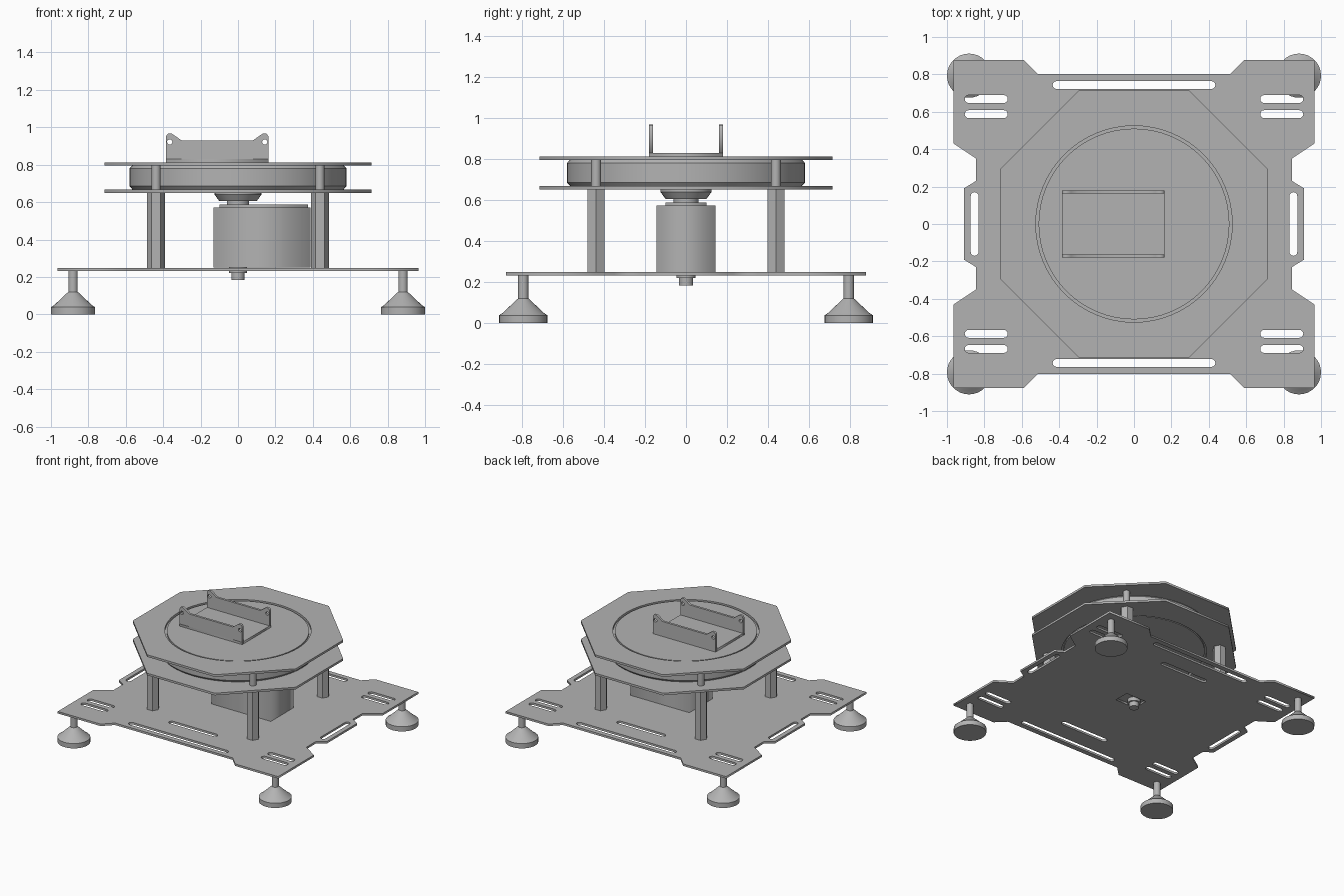
import bpy
from math import sin, cos, pi, radians
from mathutils import Matrix

if "Cube" in bpy.data.objects:
    bpy.data.objects.remove(bpy.data.objects["Cube"])

grey = bpy.data.materials.new("plain grey")
grey.use_nodes = True
COLOUR = (0.45, 0.45, 0.45, 1)
grey.diffuse_color = COLOUR
grey.node_tree.nodes["Principled BSDF"].inputs["Base Color"].default_value = COLOUR


def finish(name, mesh, smooth=False):
    obj = bpy.data.objects.new(name, mesh)
    bpy.context.collection.objects.link(obj)
    mesh.materials.clear()
    mesh.materials.append(grey)
    if smooth:
        bpy.ops.object.select_all(action='DESELECT')
        obj.select_set(True)
        bpy.context.view_layer.objects.active = obj
        bpy.ops.object.shade_smooth_by_angle(angle=radians(30))
    return obj


def sheet(name, loops, low, high, turn=None):
    """Flat sheet: the first loop is the outline, the others are holes."""
    curve = bpy.data.curves.new(name, 'CURVE')
    curve.dimensions = '2D'
    curve.fill_mode = 'BOTH'
    curve.extrude = (high - low) / 2
    for loop in loops:
        spline = curve.splines.new('POLY')
        spline.points.add(len(loop) - 1)
        for point, (x, y) in zip(spline.points, loop):
            point.co = (x, y, 0, 1)
        spline.use_cyclic_u = True
    helper = bpy.data.objects.new(name + " helper", curve)
    bpy.context.collection.objects.link(helper)
    graph = bpy.context.evaluated_depsgraph_get()
    mesh = bpy.data.meshes.new_from_object(helper.evaluated_get(graph))
    bpy.data.objects.remove(helper)
    mesh.transform(Matrix.Translation((0, 0, (low + high) / 2)))
    if turn:
        mesh.transform(turn)
    return finish(name, mesh)


def lathe(name, profile, sides, at=(0, 0), smooth=True):
    """Solid of revolution about a vertical axis, from (radius, z) pairs going up."""
    verts, faces = [], []
    for r, z in profile:
        for i in range(sides):
            a = 2 * pi * i / sides
            verts.append((at[0] + r * cos(a), at[1] + r * sin(a), z))
    for k in range(len(profile) - 1):
        for i in range(sides):
            j = (i + 1) % sides
            faces.append((k * sides + i, k * sides + j, (k + 1) * sides + j, (k + 1) * sides + i))
    faces.append(tuple(reversed(range(sides))))
    faces.append(tuple(range(len(verts) - sides, len(verts))))
    mesh = bpy.data.meshes.new(name)
    mesh.from_pydata(verts, [], faces)
    return finish(name, mesh, smooth)


def circle(x, y, r, sides=32):
    return [(x + r * cos(2 * pi * i / sides), y + r * sin(2 * pi * i / sides)) for i in range(sides)]


def rect(x0, x1, y0, y1):
    return [(x0, y0), (x1, y0), (x1, y1), (x0, y1)]


def slot(cx, cy, length, width, upright=False):
    r, h = width / 2, (length - width) / 2
    loop = []
    for side, start in ((1, -pi / 2), (-1, pi / 2)):
        for i in range(7):
            a = start + pi * i / 6
            loop.append((side * h + r * cos(a), r * sin(a)))
    return [(cx - y, cy + x) if upright else (cx + x, cy + y) for x, y in loop]


def four_way(quarter):
    """Mirror a quarter outline (+x axis round to +y axis) into a full loop."""
    half = quarter + [(-x, y) for x, y in reversed(quarter)]
    return half + [(-x, -y) for x, y in half]


CORNERS = [(sx, sy) for sx in (-1, 1) for sy in (-1, 1)]

# Base plate with its slots and motor opening
outline = four_way([(0.91, 0.19), (0.845, 0.23), (0.845, 0.35), (0.965, 0.43),
                    (0.965, 0.877), (0.59, 0.877), (0.515, 0.803)])
holes = [rect(-0.06, 0.12, -0.06, 0.06)]
for s in (-1, 1):
    holes.append(slot(0, s * 0.743, 0.87, 0.043))
    holes.append(slot(0, s * 0.56, 0.42, 0.043))
    holes.append(slot(s * 0.852, 0, 0.34, 0.043, True))
for sx, sy in CORNERS:
    for y in (0.587, 0.668):
        holes.append(slot(sx * 0.79, sy * y, 0.23, 0.043))
sheet("base_plate", [outline] + holes, 0.232, 0.248)

# Feet and posts at the four corners
for n, (sx, sy) in enumerate(CORNERS, 1):
    lathe(f"foot_{n}", [(0.118, 0), (0.118, 0.038), (0.1, 0.05), (0.028, 0.118), (0.025, 0.12),
                        (0.025, 0.235)], 32, (sx * 0.882, sy * 0.793))
    post = (sx * 0.438, sy * 0.438)
    lathe(f"lower_post_{n}", [(0.048, 0.248), (0.048, 0.652)], 6, post, False)
    lathe(f"upper_post_{n}", [(0.024, 0.668), (0.024, 0.797)], 20, post)

# Two octagonal plates, each with a round opening
octagon = four_way([(0.713, 0.297), (0.297, 0.713)])
for name, low in (("middle_plate", 0.65), ("top_plate", 0.796)):
    sheet(name, [octagon, circle(0, 0, 0.525, 64)], low, low + 0.017)

# Turntable bearing and the disc turning inside it
lathe("bearing", [(0.565, 0.668), (0.58, 0.685), (0.58, 0.78), (0.565, 0.796)], 64)
lathe("turning_disc", [(0.51, 0.655), (0.51, 0.809)], 64)

# Motor: body, lid, horn and lower boss
sheet("motor_body", [rect(-0.13, 0.388, -0.143, 0.143)], 0.25, 0.572)
sheet("motor_lid", [rect(-0.1, 0.375, -0.1, 0.1)], 0.572, 0.588)
lathe("motor_horn", [(0.06, 0.585), (0.06, 0.605), (0.1, 0.605), (0.125, 0.64), (0.125, 0.656)], 32)
lathe("motor_boss", [(0.035, 0.183), (0.035, 0.22), (0.047, 0.22), (0.047, 0.252)], 24)

# U-shaped bracket: floor plus two side walls with pierced ears
LEFT, RIGHT, MID = -0.385, 0.163, -0.111
sheet("bracket_floor", [rect(LEFT, RIGHT, -0.18, 0.18)], 0.812, 0.83)
ear = [(RIGHT, 0.812), (RIGHT, 0.95), (0.155, 0.965), (0.135, 0.968), (0.115, 0.955), (0.08, 0.93)]
wall = ear + [(2 * MID - x, z) for x, z in reversed(ear)]
pins = [circle(x, 0.922, 0.014, 16) for x in (0.143, 2 * MID - 0.143)]
stand = Matrix.Rotation(pi / 2, 4, 'X')
for name, y in (("front_bracket_wall", 0.162), ("back_bracket_wall", -0.18)):
    sheet(name, [wall] + pins, y, y + 0.018, stand)
